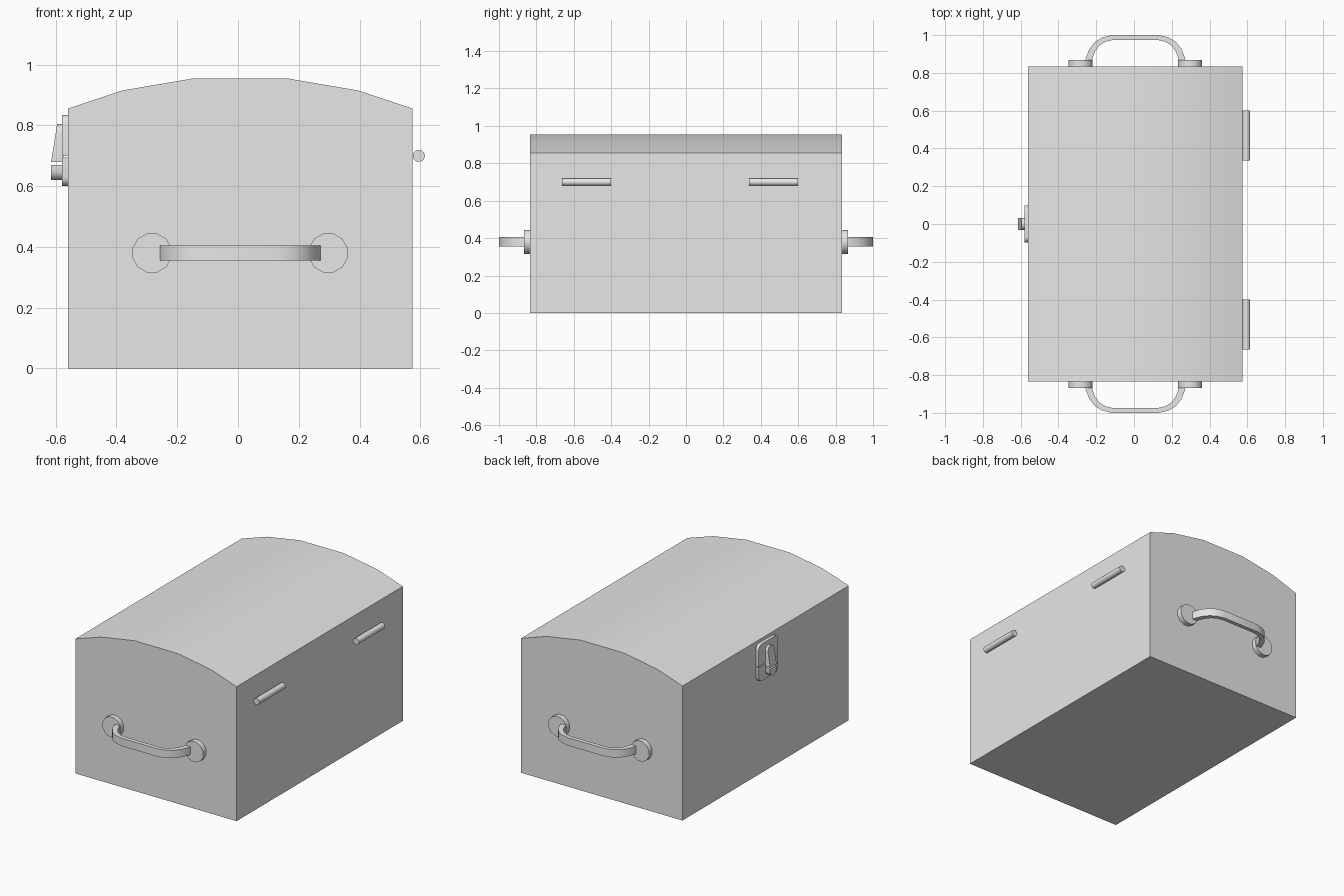
import bpy
import bmesh
from math import cos, sin, pi, radians

cube = bpy.data.objects.get("Cube")
if cube:
    bpy.data.objects.remove(cube, do_unlink=True)

grey = bpy.data.materials.new("plain grey")
grey.use_nodes = True
grey.diffuse_color = (0.8, 0.8, 0.8, 1)
grey.node_tree.nodes["Principled BSDF"].inputs["Base Color"].default_value = (0.8, 0.8, 0.8, 1)

LEFT, RIGHT, HALF_Y = -0.56, 0.575, 0.835
SEAM = 0.70


def solid(name, near, far):
    """Closed solid between two matching outlines."""
    bm = bmesh.new()
    a = [bm.verts.new(p) for p in near]
    b = [bm.verts.new(p) for p in far]
    n = len(a)
    bm.faces.new(a)
    bm.faces.new(b[::-1])
    for i in range(n):
        j = (i + 1) % n
        bm.faces.new((a[j], a[i], b[i], b[j]))
    bmesh.ops.recalc_face_normals(bm, faces=bm.faces)
    mesh = bpy.data.meshes.new(name)
    bm.to_mesh(mesh)
    bm.free()
    mesh.materials.append(grey)
    obj = bpy.data.objects.new(name, mesh)
    bpy.context.collection.objects.link(obj)
    bpy.ops.object.select_all(action='DESELECT')
    obj.select_set(True)
    bpy.context.view_layer.objects.active = obj
    bpy.ops.object.shade_smooth_by_angle(angle=radians(35))
    return obj


def along_y(name, outline, y0, y1):
    return solid(name, [(x, y0, z) for x, z in outline], [(x, y1, z) for x, z in outline])


def circle(cx, cz, r, sides):
    turns = [2 * pi * (i + 0.5) / sides for i in range(sides)]
    return [(cx + r * cos(t), cz + r * sin(t)) for t in turns]


def rounded_end(half, z_flat, z_round, r, steps=4):
    """Outline in y, z with both corners at z_round rounded."""
    s = 1 if z_round > z_flat else -1
    pts = [(-half, z_flat), (half, z_flat)]
    for side in (1, -1):
        for i in range(steps + 1):
            t = pi / 2 * i / steps
            if side < 0:
                t = pi / 2 - t
            p = (side * (half - r + r * cos(t)), z_round - s * (r - r * sin(t)))
            if abs(p[0] - pts[-1][0]) + abs(p[1] - pts[-1][1]) > 0.0001:
                pts.append(p)
    return pts


def along_x(name, outline, x0, outer):
    return solid(name, [(x0, y, z) for y, z in outline], [(outer(z), y, z) for y, z in outline])


# Chest body and arched lid
along_y("chest_body", [(LEFT, 0), (RIGHT, 0), (RIGHT, SEAM), (LEFT, SEAM)], -HALF_Y, HALF_Y)
arch = [(RIGHT, 0.855), (0.395, 0.915), (0.16, 0.955), (-0.145, 0.955), (-0.38, 0.915), (LEFT, 0.855)]
along_y("chest_lid", [(LEFT, SEAM), (RIGHT, SEAM)] + arch, -HALF_Y, HALF_Y)

# Hinge barrels
for label, y in (("front", -0.532), ("back", 0.468)):
    along_y(label + "_hinge", circle(0.595, SEAM, 0.02, 16), y - 0.132, y + 0.132)

# Carrying handles with round mounts at both ends
MID = 0.0075
outer = [(0.268, 0.85), (0.262, 0.88), (0.245, 0.925), (0.213, 0.965), (0.175, 0.988), (0.125, 1.0)]
inner = [(0.232, 0.85), (0.227, 0.88), (0.213, 0.915), (0.19, 0.945), (0.16, 0.965), (0.12, 0.974)]
strap = (outer + [(-x, y) for x, y in outer[::-1]]
         + [(-x, y) for x, y in inner] + inner[::-1])
for label, s in (("front", -1), ("back", 1)):
    solid(label + "_handle", [(MID + x, s * y, 0.355) for x, y in strap],
          [(MID + x, s * y, 0.405) for x, y in strap])
    for side, x in (("right", -0.283), ("left", 0.297)):
        along_y(f"{label}_{side}_handle_mount", circle(x, 0.38, 0.066, 12),
                s * (HALF_Y - 0.01), s * 0.867)

# Latch: two plates, a tapered hasp and a catch
along_x("latch_upper_plate", rounded_end(0.0975, 0.70, 0.835, 0.03), LEFT + 0.01, lambda z: -0.58)
along_x("latch_lower_plate", rounded_end(0.0975, 0.694, 0.60, 0.03), LEFT + 0.01, lambda z: -0.58)
along_x("latch_hasp", rounded_end(0.032, 0.68, 0.805, 0.032), -0.575,
        lambda z: -0.615 + (z - 0.68) * 0.16)
along_x("latch_catch", rounded_end(0.032, 0.67, 0.62, 0.032), -0.575, lambda z: -0.615)
